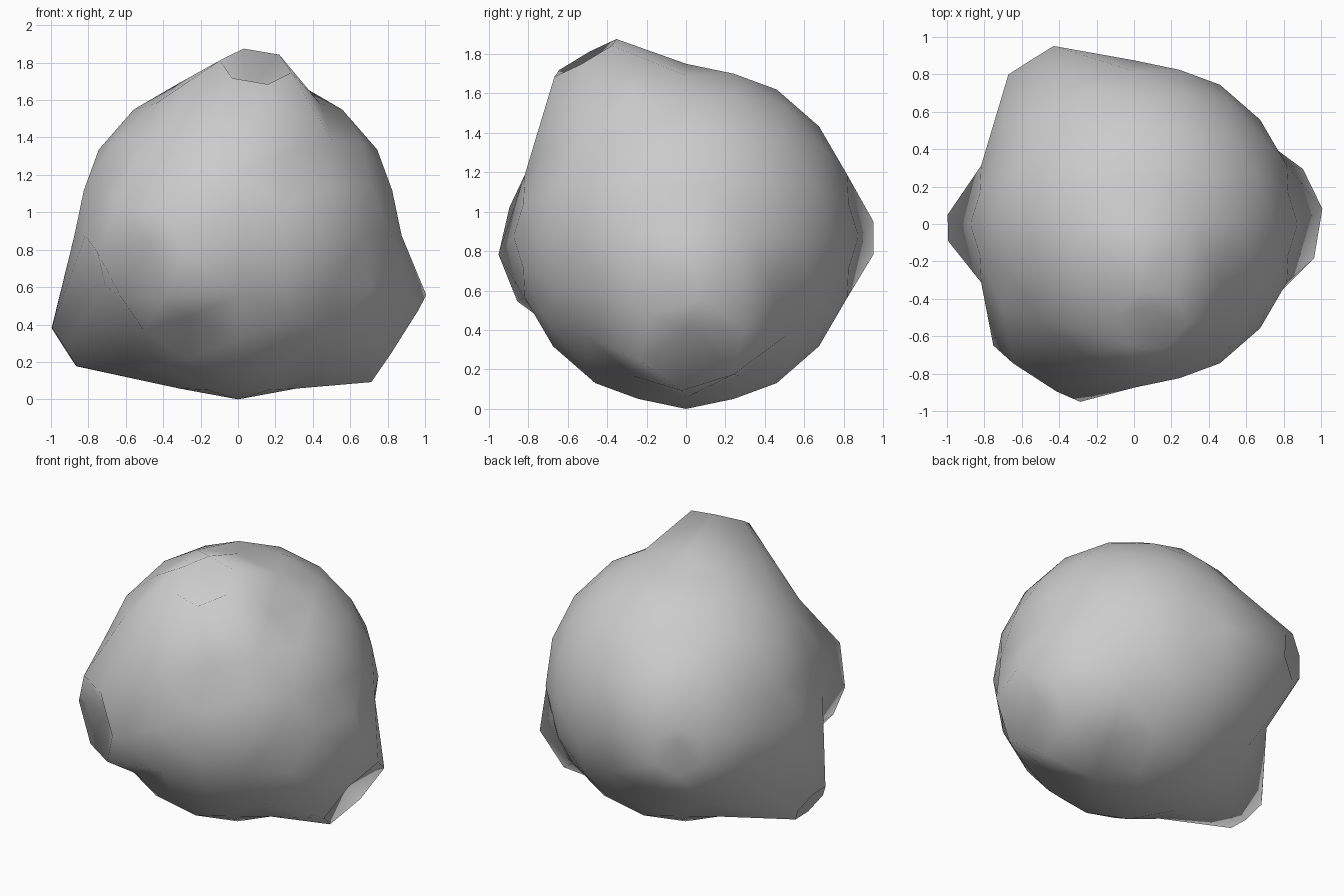
import bpy, bmesh
from math import cos, sin, pi, sqrt, radians
from mathutils import Vector

if "Cube" in bpy.data.objects:
    bpy.data.objects.remove(bpy.data.objects["Cube"])

R = 0.875
phi = (1 + sqrt(5)) / 2
CENTRE = Vector((0, 0, R))

# round body: 12 icosahedron corners plus 20 face centres, split once onto the sphere
corners, centres = [], [Vector((a, b, c)) for a in (-1, 1) for b in (-1, 1) for c in (-1, 1)]
for a in (-1, 1):
    for b in (-1, 1):
        for x, y, z in ((0, a, b * phi), (a, b * phi, 0), (b * phi, 0, a)):
            corners.append(Vector((x, y, z)).normalized())
        for x, y, z in ((0, a * phi, b / phi), (a * phi, b / phi, 0), (b / phi, 0, a * phi)):
            centres.append(Vector((x, y, z)))
bm = bmesh.new()
for co in corners + centres:
    bm.verts.new(co.normalized() * R)
bmesh.ops.convex_hull(bm, input=bm.verts[:])
bmesh.ops.subdivide_edges(bm, edges=bm.edges[:], cuts=1, use_grid_fill=True)
for v in bm.verts:
    v.co = v.co.normalized() * R


# pull one corner region out into a six-sided bump with a dented end
def bump(tip, radius, hint):
    tip = Vector(tip) - CENTRE
    axis = tip.normalized()
    corner = max(corners, key=lambda c: c.dot(axis))
    inner = [v for v in bm.verts if v.co.angle(corner) < radians(25)]
    ring = [v for v in bm.verts if radians(25) <= v.co.angle(corner) < radians(41)
            and v.co.length < R + 0.01]
    bmesh.ops.delete(bm, geom=inner, context='VERTS')
    u = Vector(hint)
    u = (u - axis * u.dot(axis)).normalized()
    w = axis.cross(u)
    rim = [bm.verts.new(tip + (u * cos(i * pi / 3) + w * sin(i * pi / 3)) * radius) for i in range(6)]
    before = set(bm.faces)
    bmesh.ops.convex_hull(bm, input=ring + rim)
    # drop the hidden underside and the flat end of the hull
    ring, rim_set = set(ring), set(rim)
    drop = []
    for f in set(bm.faces) - before:
        f.normal_update()
        under = ring.issuperset(f.verts) and f.normal.dot(corner) < 0
        if under or rim_set.issuperset(f.verts):
            drop.append(f)
    bmesh.ops.delete(bm, geom=drop, context='FACES_ONLY')
    # dent: fan from the rim down to the body surface
    dent = bm.verts.new((axis + corner).normalized() * R)
    for i in range(6):
        bm.faces.new((rim[i], rim[(i + 1) % 6], dent))
    bmesh.ops.delete(bm, geom=[e for e in bm.edges if not e.link_faces], context='EDGES')


# tip centre, end radius, direction of one end corner
bump((0.095, -0.51, 1.78), 0.195, (-0.065, 0.16, 0.085))    # top
bump((-0.55, 0.875, 0.865), 0.165, (0, 0, 1))               # back left
bump((-0.52, -0.80, 0.785), 0.277, (-0.24, 0.125, 0))       # front left
bump((-0.93, -0.02, 0.28), 0.14, (0, 1, 0))                 # left
bump((0.86, 0.03, 0.325), 0.28, (0.14, 0.05, 0.23))         # right

bmesh.ops.translate(bm, verts=bm.verts[:], vec=CENTRE)
bmesh.ops.recalc_face_normals(bm, faces=bm.faces[:])
for f in bm.faces:
    f.smooth = True
mesh = bpy.data.meshes.new("bumpy_ball")
bm.to_mesh(mesh)
bm.free()
bpy.context.collection.objects.link(bpy.data.objects.new("bumpy_ball", mesh))
